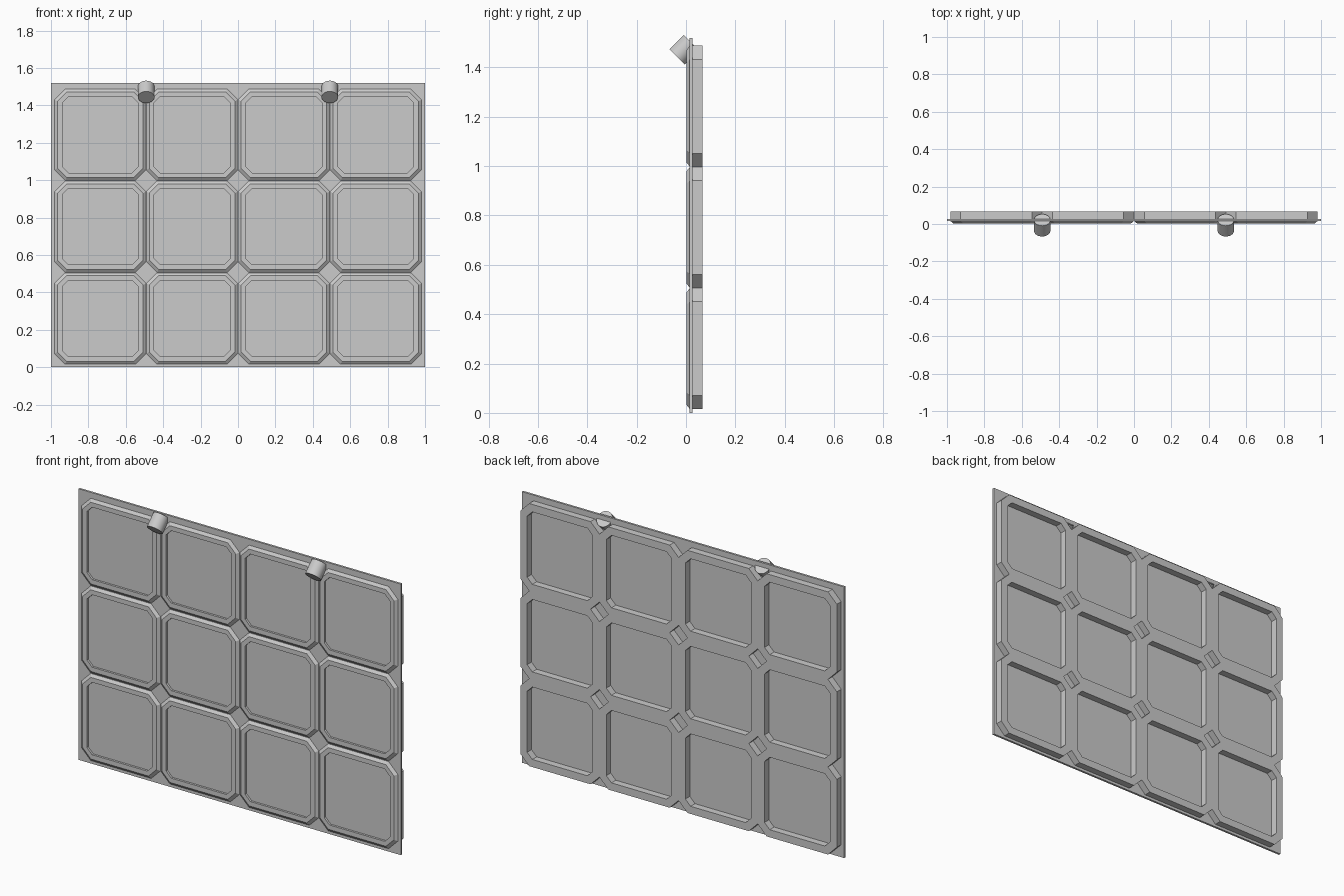
import bpy, bmesh, math

if "Cube" in bpy.data.objects:
    bpy.data.objects.remove(bpy.data.objects["Cube"])

PITCH, COLS, ROWS = 0.491, 4, 3
Z0 = 0.015


def make_object(name, bm):
    mesh = bpy.data.meshes.new(name)
    bm.to_mesh(mesh)
    bm.free()
    ob = bpy.data.objects.new(name, mesh)
    bpy.context.collection.objects.link(ob)
    return ob


def octagon(h, c):
    k = h - c
    return [(h, -k), (h, k), (k, h), (-k, h), (-h, k), (-h, -k), (-k, -h), (k, -h)]


def tile_rings(name, profile, hide_shared_wall):
    """Loft an octagonal (half size, chamfer, y) profile around every grid cell."""
    bm = bmesh.new()
    for c in range(COLS):
        for r in range(ROWS):
            cx = (c - (COLS - 1) / 2) * PITCH
            cz = Z0 + (r + 0.5) * PITCH
            rings = [[bm.verts.new((cx + x, y, cz + z)) for x, z in octagon(h, ch)]
                     for h, ch, y in profile]
            # octagon sides that touch a neighbouring cell
            shared = {s for s, hit in ((0, c < COLS - 1), (2, r < ROWS - 1),
                                       (4, c > 0), (6, r > 0)) if hit}
            for k in range(len(rings) - 1):
                a, b = rings[k], rings[k + 1]
                for i in range(8):
                    if hide_shared_wall and k == len(rings) - 2 and i in shared:
                        continue
                    j = (i + 1) % 8
                    bm.faces.new((a[i], a[j], b[j], b[i]))
    bmesh.ops.remove_doubles(bm, verts=bm.verts, dist=1e-4)
    return make_object(name, bm)


# Thin backing sheet
bm = bmesh.new()
bmesh.ops.create_cube(bm, size=1)
bmesh.ops.scale(bm, vec=(2, 0.012, 1.52), verts=bm.verts)
bmesh.ops.translate(bm, vec=(0, 0.021, 0.76), verts=bm.verts)
make_object("backing_sheet", bm)

# Bevelled rims on the front
tile_rings("front_rims", [(PITCH / 2, 0.057, 0.016), (0.229, 0.05, 0.003),
                          (0.203, 0.032, 0.003), (0.203, 0.032, 0.016)], False)

# Deep lattice frame on the back
tile_rings("back_frame", [(0.203, 0.032, 0.026), (0.203, 0.032, 0.066),
                          (PITCH / 2, 0.055, 0.066), (PITCH / 2, 0.055, 0.026)], True)

# Two tilted lamps piercing the top edge
for name, x in (("left_lamp", -0.491), ("right_lamp", 0.491)):
    bpy.ops.mesh.primitive_cylinder_add(vertices=32, radius=0.044, depth=0.081,
                                        location=(x, -0.007, 1.472),
                                        rotation=(math.radians(-45), 0, 0))
    bpy.context.object.name = name
    bpy.ops.object.shade_smooth_by_angle(angle=math.radians(30))
